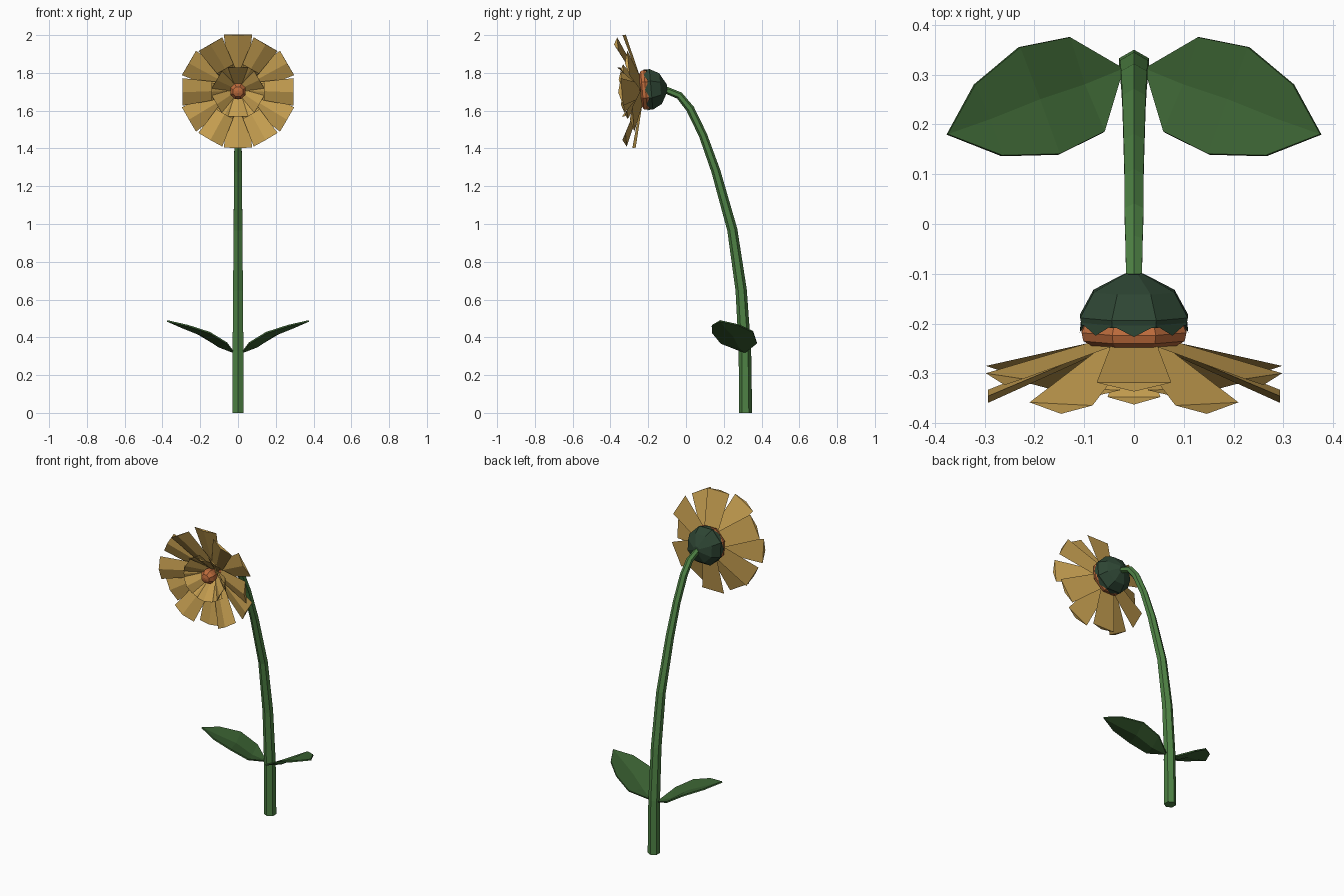
import bpy, bmesh, math
from mathutils import Vector, Matrix

if "Cube" in bpy.data.objects:
    bpy.data.objects.remove(bpy.data.objects["Cube"])


def material(name, rgb):
    m = bpy.data.materials.new(name)
    lin = [((c / 255 + 0.055) / 1.055) ** 2.4 for c in rgb]
    m.diffuse_color = (*lin, 1)
    m.use_nodes = True
    m.node_tree.nodes["Principled BSDF"].inputs["Base Color"].default_value = m.diffuse_color
    return m


STEM = material("stem green", (78, 130, 68))
LEAF = material("leaf green", (58, 97, 50))
CALYX = material("dark calyx green", (46, 70, 52))
ORANGE = material("orange", (190, 108, 60))
PETAL = material("golden petal", (197, 158, 80))

# Flower head frame: local +z is the facing axis, local y is up, nodding slightly
TILT = math.radians(5)
HEAD = (Matrix.Translation((0, -0.1, 1.72)) @ Matrix.Rotation(TILT, 4, 'X')
        @ Matrix.Rotation(math.radians(90), 4, 'X'))


def make(name, verts, faces, mat, matrix=None):
    bm = bmesh.new()
    vs = [bm.verts.new(matrix @ Vector(v) if matrix else v) for v in verts]
    for f in faces:
        bm.faces.new([vs[i] for i in f])
    bmesh.ops.recalc_face_normals(bm, faces=bm.faces)
    me = bpy.data.meshes.new(name)
    bm.to_mesh(me)
    bm.free()
    me.materials.append(mat)
    ob = bpy.data.objects.new(name, me)
    bpy.context.collection.objects.link(ob)
    return ob


def tube_faces(rings, n):
    faces = [(r * n + i, r * n + (i + 1) % n, (r + 1) * n + (i + 1) % n, (r + 1) * n + i)
             for r in range(rings - 1) for i in range(n)]
    return faces + [tuple(range(n)), tuple(range((rings - 1) * n, rings * n))]


def lathe(name, profile, n, mat):
    # profile: (distance along head axis, radius)
    verts = [(r * math.cos((i + 0.5) * math.tau / n), r * math.sin((i + 0.5) * math.tau / n), d)
             for d, r in profile for i in range(n)]
    return make(name, verts, tube_faces(len(profile), n), mat, HEAD)


# Stem: hexagonal tube along a curve in the yz plane (y, z, radius)
path = [(0.315, 0, 0.035), (0.312, 0.33, 0.033), (0.292, 0.65, 0.03), (0.245, 0.97, 0.027),
        (0.158, 1.28, 0.024), (0.09, 1.47, 0.022), (0.022, 1.61, 0.022),
        (-0.035, 1.68, 0.02), (-0.12, 1.715, 0.018)]
verts = []
for k, (y, z, r) in enumerate(path):
    a, b = path[max(k - 1, 0)], path[min(k + 1, len(path) - 1)]
    t = Vector((0, b[0] - a[0], b[1] - a[1])).normalized()
    if k == 0:
        t = Vector((0, 0, 1))
    side = Vector((0, t.z, -t.y))
    for i in range(6):
        w = math.tau * i / 6
        verts.append(Vector((0, y, z)) + r * (math.cos(w) * side + math.sin(w) * Vector((1, 0, 0))))
make("stem", verts, tube_faces(len(path), 6), STEM)

# Leaves: creased blade, mirrored across x
back = [(0.13, 0.375, 0.37), (0.23, 0.355, 0.43), (0.32, 0.28, 0.465)]
mid = [(0.10, 0.28, 0.35), (0.19, 0.25, 0.41), (0.29, 0.21, 0.45)]
front = [(0.06, 0.185, 0.37), (0.15, 0.14, 0.425), (0.265, 0.137, 0.462)]
verts = [(0.022, 0.312, 0.32), (0.375, 0.18, 0.487)] + back + mid + front
faces = [(0, 5, 2), (0, 8, 5), (4, 7, 1), (7, 10, 1)]
for i in range(2):
    faces += [(2 + i, 5 + i, 6 + i, 3 + i), (5 + i, 8 + i, 9 + i, 6 + i)]
leaf = make("leaves", verts, faces, LEAF)
solid = leaf.modifiers.new("thickness", 'SOLIDIFY')
solid.thickness = 0.008
solid.offset = 0
leaf.modifiers.new("mirror", 'MIRROR')

# Calyx cup with pointed sepals around its front rim
lathe("calyx", [(0, 0.02), (0.035, 0.088), (0.085, 0.117), (0.1, 0.114)], 8, CALYX)
verts, faces = [], []
for i in range(8):
    for w, r, d in ((i - 0.5, 0.115, 0.095), (i + 0.5, 0.115, 0.095), (i, 0.109, 0.118), (i, 0.09, 0.095)):
        a = w * math.tau / 8
        verts.append((r * math.cos(a), r * math.sin(a), d))
    k = 4 * i
    faces += [(k, k + 1, k + 2), (k, k + 2, k + 3), (k + 1, k + 3, k + 2), (k, k + 3, k + 1)]
make("sepals", verts, faces, CALYX, HEAD)

# Orange receptacle and the button in the middle of the flower
lathe("receptacle", [(0.085, 0.1), (0.115, 0.114), (0.132, 0.11), (0.142, 0.092), (0.15, 0.04)], 8, ORANGE)
lathe("centre_button", [(0.13, 0.03), (0.18, 0.044), (0.2, 0.044), (0.222, 0.028), (0.228, 0.008)], 8, ORANGE)


def petal_ring(name, start, base, tip, ridge):
    # base and tip: (radius, half width, axis distance); flat back, ridged front
    verts, faces = [], []
    for k in range(6):
        rot = Matrix.Rotation(math.radians(start + 60 * k), 4, 'Z')
        for (r, w, d), h in ((base, ridge * 0.5), (tip, ridge)):
            verts += [rot @ Vector(p) for p in ((r, -w, d), (r, w, d), (r, 0, d + h))]
        faces += [tuple(6 * k + i for i in f) for f in tube_faces(2, 3)]
    make(name, verts, faces, PETAL, HEAD)


# Two large alternating rings and two small inner ones
petal_ring("outer_petals_back", 90, (0.06, 0.045, 0.135), (0.3, 0.075, 0.193), 0.018)
petal_ring("outer_petals_front", 60, (0.05, 0.038, 0.14), (0.293, 0.073, 0.24), 0.02)
petal_ring("inner_petals_back", 60, (0.04, 0.024, 0.15), (0.14, 0.048, 0.222), 0.012)
petal_ring("inner_petals_front", 90, (0.035, 0.022, 0.155), (0.13, 0.053, 0.237), 0.015)
